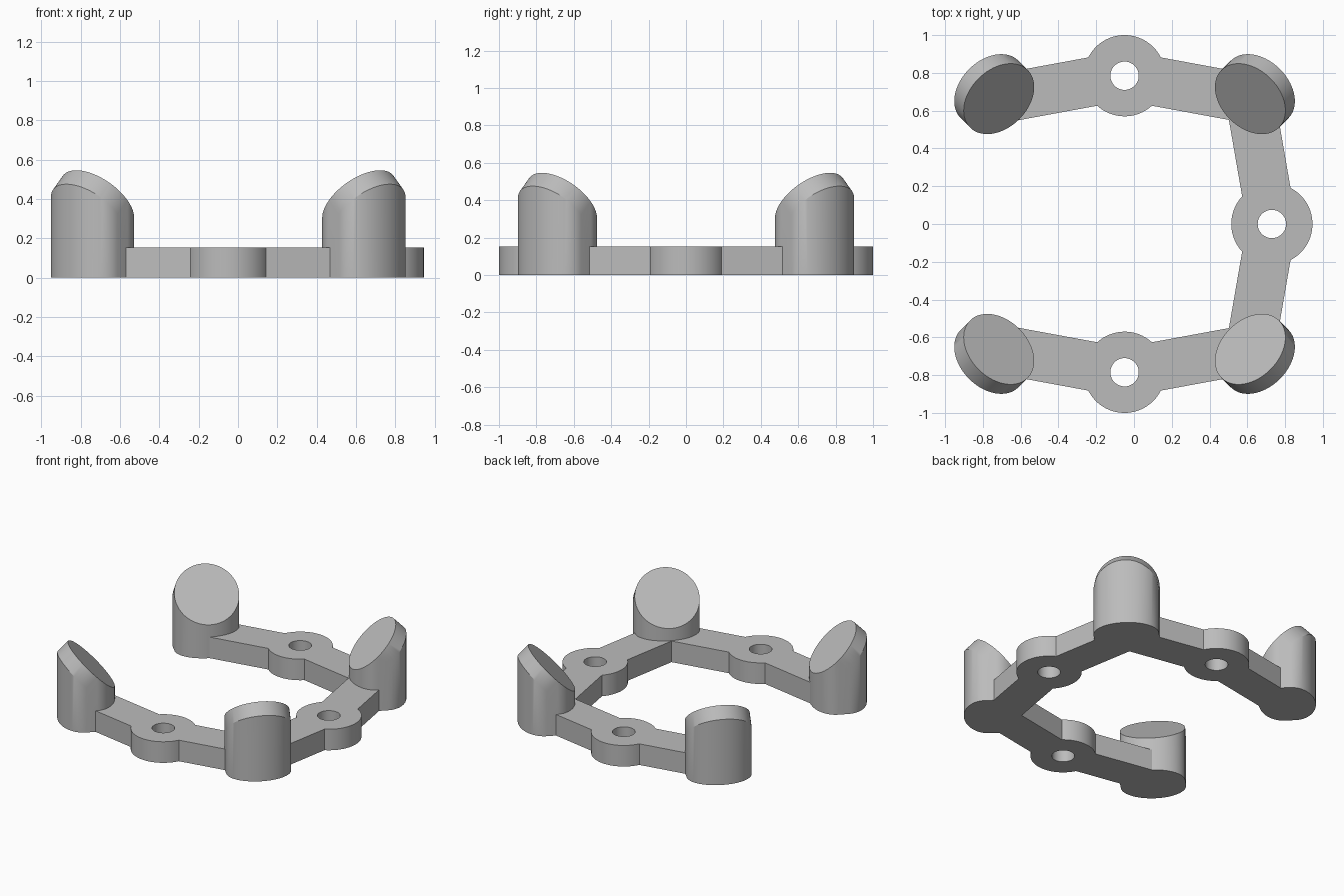
import bpy, bmesh
from math import sin, cos, pi, asin, atan2, hypot, sqrt, radians
from mathutils import Vector

cube = bpy.data.objects.get("Cube")
if cube:
    bpy.data.objects.remove(cube, do_unlink=True)

grey = bpy.data.materials.new("plain grey")
grey.use_nodes = True
grey.diffuse_color = (0.5, 0.5, 0.5, 1)
grey.node_tree.nodes["Principled BSDF"].inputs["Base Color"].default_value = (0.5, 0.5, 0.5, 1)

MID_X = -0.05                 # mirror line between left and right posts
POST_X, POST_Y = 0.665, 0.6625  # post face centre from the mirror line
FACE_Z, FACE_R, THICK = 0.394, 0.2155, 0.1
BAR_H, BAR_W = 0.153, 0.13    # height and half width of the arms
RING_R, HOLE_R = 0.215, 0.075


def finish(obj):
    bpy.ops.object.select_all(action='DESELECT')
    obj.select_set(True)
    bpy.context.view_layer.objects.active = obj
    bpy.ops.object.shade_smooth_by_angle(angle=radians(25))


def post(name, sx, sy):
    """Tilted thick disc joined straight down to its footprint."""
    centre = Vector((MID_X + sx * POST_X, sy * POST_Y, FACE_Z))
    normal = Vector((-sx / 2, -sy / 2, sqrt(0.5)))
    along = Vector((-sy, sx, 0)).normalized()
    up = normal.cross(along)
    bm = bmesh.new()
    for depth in (0, THICK):
        for i in range(72):
            a = 2 * pi * i / 72
            p = centre - normal * depth + (along * cos(a) + up * sin(a)) * FACE_R
            bm.verts.new(p)
            bm.verts.new((p.x, p.y, 0))
    hull = bmesh.ops.convex_hull(bm, input=bm.verts)
    inside = {v for v in hull["geom_interior"] + hull["geom_unused"]
              if isinstance(v, bmesh.types.BMVert)}
    bmesh.ops.delete(bm, geom=list(inside), context='VERTS')
    bmesh.ops.dissolve_limit(bm, angle_limit=radians(0.3), verts=bm.verts, edges=bm.edges)
    bmesh.ops.recalc_face_normals(bm, faces=bm.faces)
    mesh = bpy.data.meshes.new(name)
    bm.to_mesh(mesh)
    bm.free()
    mesh.materials.append(grey)
    obj = bpy.data.objects.new(name, mesh)
    bpy.context.collection.objects.link(obj)
    finish(obj)


def arc(radius, start, end, steps):
    return [(radius * cos(start + (end - start) * i / steps),
             radius * sin(start + (end - start) * i / steps)) for i in range(steps + 1)]


def link(name, location, turn, reach, drop):
    """Ring with a hole and two arms bent towards the posts."""
    tilt = atan2(-drop, reach)
    spread = asin(BAR_W / RING_R)
    nx, ny = -sin(tilt) * BAR_W, cos(tilt) * BAR_W
    ends = [(reach + nx, -drop + ny), (reach - nx, -drop - ny)]
    hi, lo = tilt + spread, tilt - spread
    outline = arc(RING_R, hi, pi - hi, 28)
    outline += [(-x, y) for x, y in ends]
    outline += arc(RING_R, -pi - lo, lo, 20)
    outline += ends[::-1]

    curve = bpy.data.curves.new(name, 'CURVE')
    curve.dimensions = '2D'
    curve.fill_mode = 'BOTH'
    curve.extrude = BAR_H / 2
    for points in (outline, arc(HOLE_R, 0, 2 * pi, 48)[:-1]):
        spline = curve.splines.new('POLY')
        spline.points.add(len(points) - 1)
        for target, (x, y) in zip(spline.points, points):
            target.co = (x, y, 0, 1)
        spline.use_cyclic_u = True
    curve.materials.append(grey)
    obj = bpy.data.objects.new(name, curve)
    obj.location = (*location, BAR_H / 2)
    obj.rotation_euler.z = turn
    bpy.context.collection.objects.link(obj)

    # Turn into a clean welded mesh
    bpy.ops.object.select_all(action='DESELECT')
    obj.select_set(True)
    bpy.context.view_layer.objects.active = obj
    bpy.ops.object.convert(target='MESH')
    obj = bpy.context.view_layer.objects.active
    bm = bmesh.new()
    bm.from_mesh(obj.data)
    bmesh.ops.remove_doubles(bm, verts=bm.verts, dist=0.0005)
    bmesh.ops.recalc_face_normals(bm, faces=bm.faces)
    bm.to_mesh(obj.data)
    bm.free()
    finish(obj)


# Four corner posts with faces leaning towards the middle
for side, sx in (("left", 1), ("right", -1)):
    for end, sy in (("front", -1), ("back", 1)):
        post(f"{end}_{side}_post", sx, sy)

# Three links joining the posts; the right side stays open
RING_Y, RING_X = 0.785, 0.73
link("back_link", (MID_X, RING_Y), 0, POST_X, RING_Y - POST_Y)
link("front_link", (MID_X, -RING_Y), pi, POST_X, RING_Y - POST_Y)
link("left_link", (RING_X, 0), -pi / 2, POST_Y, RING_X - MID_X - POST_X)
